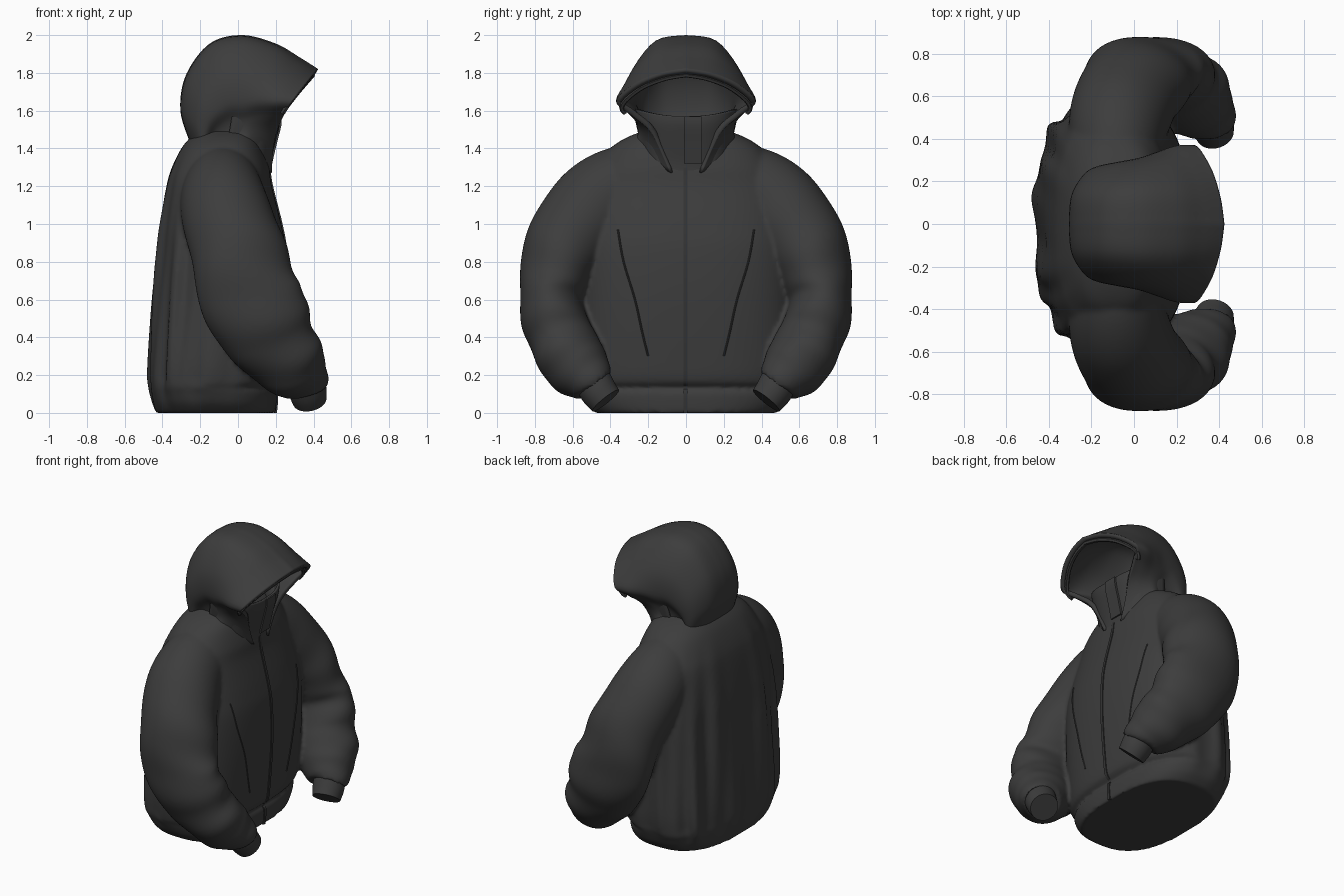
import bpy, bmesh, math
from math import sin, cos, pi
from mathutils import Vector

if "Cube" in bpy.data.objects:
    bpy.data.objects.remove(bpy.data.objects["Cube"])

def material(name, v):
    m = bpy.data.materials.new(name)
    m.diffuse_color = (v, v, v, 1)
    m.use_nodes = True
    m.node_tree.nodes["Principled BSDF"].inputs["Base Color"].default_value = m.diffuse_color
    return m

CLOTH = material("charcoal cloth", 0.046)
TRIM = material("dark trim", 0.034)

def spline(keys, t):
    """Catmull-Rom through tuples; t runs 0..len-1."""
    i = max(0, min(int(t), len(keys) - 2))
    f = t - i
    p = [keys[max(0, min(j, len(keys) - 1))] for j in (i - 1, i, i + 1, i + 2)]
    return [b + .5 * f * (c - a + f * (2 * a - 5 * b + 4 * c - d + f * (3 * (b - c) + d - a)))
            for a, b, c, d in zip(*p)]

def samples(keys, n):
    return [spline(keys, k * (len(keys) - 1) / n) for k in range(n + 1)]

def smooth(ob):
    bpy.ops.object.select_all(action='DESELECT')
    ob.select_set(True)
    bpy.context.view_layer.objects.active = ob
    bpy.ops.object.shade_smooth_by_angle(angle=math.radians(50))

def loft(name, rows, mat=CLOTH, cyclic=True, cap=(False, False), thick=0):
    bm = bmesh.new()
    vs = [[bm.verts.new(p) for p in r] for r in rows]
    n = len(rows[0])
    for a, b in zip(vs, vs[1:]):
        for i in range(n if cyclic else n - 1):
            j = (i + 1) % n
            bm.faces.new((a[i], a[j], b[j], b[i]))
    if cap[0]:
        bm.faces.new(vs[0])
    if cap[1]:
        bm.faces.new(vs[-1])
    bmesh.ops.recalc_face_normals(bm, faces=bm.faces)
    me = bpy.data.meshes.new(name)
    bm.to_mesh(me)
    bm.free()
    ob = bpy.data.objects.new(name, me)
    bpy.context.collection.objects.link(ob)
    me.materials.append(mat)
    if thick:
        s = ob.modifiers.new("thickness", 'SOLIDIFY')
        s.thickness = thick
        s.offset = -1
    smooth(ob)
    return ob

def spow(v, e):
    return math.copysign(abs(v) ** e, v)

# Torso: z, front x, back x, half width (the hem groove shows at the front only)
N = 2.6
BODY = [(0, .20, -.435, .48), (.05, .205, -.452, .53), (.11, .205, -.464, .56), (.135, .183, -.466, .57),
        (.17, .222, -.468, .58), (.3, .24, -.465, .59), (.6, .26, -.45, .585), (.85, .255, -.43, .58),
        (1.0, .23, -.415, .56), (1.2, .18, -.38, .52), (1.3, .165, -.35, .47), (1.4, .13, -.3, .4),
        (1.46, .1, -.25, .31), (1.5, .06, -.2, .2)]

def ring(key, n=144, folds=0):
    z, xf, xb, w = key
    out = []
    for k in range(n):
        a = 2 * pi * k / n
        back = max(0, min(1, .35 - cos(a)))
        env = max(0, min(1, (z - .02) * 6)) * max(0, min(1, (1.4 - z) * 1.6))
        d = 1 + folds * back * env * (sin(11 * a + 1.5 * z) + .6 * sin(19 * a - 2 * z + 1))
        out.append(((xf + xb) / 2 + (xf - xb) / 2 * spow(cos(a), 2 / N) * d,
                    w * spow(sin(a), 2 / N) * d, z))
    return out

shell = [loft("torso", [ring(k, folds=.033) for k in samples(BODY, 100)], cap=(True, True))]

def front_x(y, z):
    lo, hi = 0, len(BODY) - 1
    for _ in range(30):
        mid = (lo + hi) / 2
        lo, hi = (mid, hi) if spline(BODY, mid)[0] < z else (lo, mid)
    _, xf, xb, w = spline(BODY, lo)
    return (xf + xb) / 2 + (xf - xb) / 2 * max(0, 1 - abs(y / w) ** N) ** (1 / N)

# Stand-up collar (front half), its rim rising towards the sides
COLLAR = [(1.22, .165, -.24, .26), (1.32, .172, -.22, .24), (1.42, .195, -.2, .24),
          (1.52, .22, -.18, .26), (1.57, .222, -.17, .27)]
loft("collar", [[(x, y, z + max(0, z - 1.4) * 3 * y * y) for x, y, z in r[-18:] + r[:19]]
                for r in (ring(k, 64) for k in samples(COLLAR, 16))], cyclic=False, thick=.015)

# Zip strip up the front and the flap over the collar
def strip(name, pts, y0, y1, h, mat):
    rows = [[(x - .01, y0, z), (x + h, y0, z), (x + h, y1, z), (x - .01, y1, z)] for x, z in pts]
    loft(name, rows, mat, cap=(True, True))

zip_pts = [(k[1], k[0]) for k in samples(BODY[:11], 60)]
strip("zip", zip_pts, -.012, .008, .006, TRIM)
strip("collar_flap", [(k[1], k[0]) for k in samples(COLLAR[1:], 12)], -.01, .085, .009, CLOTH)

def tube(name, pts, r, mat):
    rows = []
    for i, p in enumerate(pts):
        t = (pts[min(i + 1, len(pts) - 1)] - pts[max(i - 1, 0)]).normalized()
        a = t.cross(Vector((1, 0, -.4))).normalized()
        b = t.cross(a)
        rows.append([p + r * (a * cos(k * pi / 3) + b * sin(k * pi / 3)) for k in range(6)])
    loft(name, rows, mat, cap=(True, True))

# Sleeves: centre x, y, z, radius along x, radius outward
SLEEVE = [(-.09, .1, 1.27, .15, .15), (-.085, .3, 1.2, .2, .225), (-.07, .49, 1.08, .235, .24),
          (.0, .65, .85, .25, .215), (.07, .71, .6, .27, .17), (.175, .665, .4, .24, .175),
          (.285, .575, .25, .19, .17), (.355, .5, .17, .135, .125), (.365, .48, .145, .1, .095)]
CUFF = [(.36, .49, .16, .102, .1), (.37, .46, .11, .1, .097), (.38, .425, .065, .09, .09)]

def sleeve(name, keys, side, n, folds, cap):
    pts, rows = samples(keys, n), []
    for i, p in enumerate(pts):
        c = Vector(p[:3])
        t = (Vector(pts[min(i + 1, n)][:3]) - Vector(pts[max(i - 1, 0)][:3])).normalized()
        b = (Vector((1, 0, 0)) - t * t.x).normalized()
        o = b.cross(t)
        u = i / n
        row = []
        for k in range(64):
            a = 2 * pi * k / 64
            # creases run diagonally and gather at the elbow and wrist
            w = sin(34 * u + 2.2 * sin(a + .6)) + .6 * sin(57 * u - 2.5 * cos(a) + 1)
            fade = max(0, min(1, (u - .25) * 4)) * min(1, (1 - u) * 5)
            d = 1 + folds * w * fade * (.55 + .45 * cos(a - .5))
            q = c + d * (b * p[3] * cos(a) + o * p[4] * sin(a))
            row.append((q.x, q.y * side, max(q.z, 0)))
        rows.append(row)
    return loft(name, rows, cap=cap)

for side, tag in ((1, "left"), (-1, "right")):
    shell.append(sleeve(tag + "_sleeve", SLEEVE, side, 100, .04, (True, True)))
    sleeve(tag + "_cuff", CUFF, side, 10, 0, (True, True))
    # Slanted pocket seam
    seam = samples([(.36, .97), (.33, .8), (.27, .6), (.23, .42), (.2, .3)], 24)
    tube(tag + "_pocket_seam", [Vector((front_x(y, z), y * side, z)) for y, z in seam], .005, TRIM)

# Merge torso and sleeves into one cloth shell with soft armholes
bpy.ops.object.select_all(action='DESELECT')
for ob in shell:
    ob.select_set(True)
body = shell[0]
bpy.context.view_layer.objects.active = body
bpy.ops.object.join()
body.name = "jacket_body"
rm = body.modifiers.new("merge", 'REMESH')
rm.mode = 'VOXEL'
rm.voxel_size = .013
sm = body.modifiers.new("soften", 'SMOOTH')
sm.factor = .5
sm.iterations = 5
for m in ("merge", "soften"):
    bpy.ops.object.modifier_apply(modifier=m)
smooth(body)

# Hood: arcs fanned from the nape to the brim
# crest x, z, base x, z, width, bend, front blend
HOOD = [(-.25, 1.42, -.12, 1.4, .66, 0, 0), (-.305, 1.6, -.08, 1.41, .7, 0, 0),
        (-.275, 1.79, -.05, 1.41, .75, 0, 0), (-.15, 1.955, 0, 1.41, .8, 0, 0),
        (.02, 2.0, .03, 1.4, .85, 0, 0), (.2, 1.955, .07, 1.37, .93, .02, .3),
        (.33, 1.88, .13, 1.31, 1, .05, .7), (.425, 1.82, .18, 1.27, 1, .075, 1)]
ARC_BACK = [(0, .34), (.12, .3), (.25, .31), (.41, .365), (.68, .335), (.95, .19), (1, 0)]
ARC_FRONT = [(0, .08), (.38, .18), (.55, .285), (.69, .37), (.86, .27), (.96, .13), (1, 0)]

rows = []
for cx, cz, bx, bz, w, bend, f in samples(HOOD, 48):
    half = []
    for (u0, y0), (u1, y1) in zip(samples(ARC_BACK, 30), samples(ARC_FRONT, 30)):
        u, y = u0 + (u1 - u0) * f, (y0 + (y1 - y0) * f) * w
        half.append((bx + (cx - bx) * u - bend * sin(pi * u), y, bz + (cz - bz) * u))
    rows.append(half + [(x, -y, z) for x, y, z in half[-2::-1]])
loft("hood", rows, cyclic=False, thick=.03)

# Raised binding just inside the hood opening
tube("hood_binding", [Vector((x - .03, y * .92, z - .03)) for x, y, z in rows[-1][13:-13]], .014, CLOTH)
